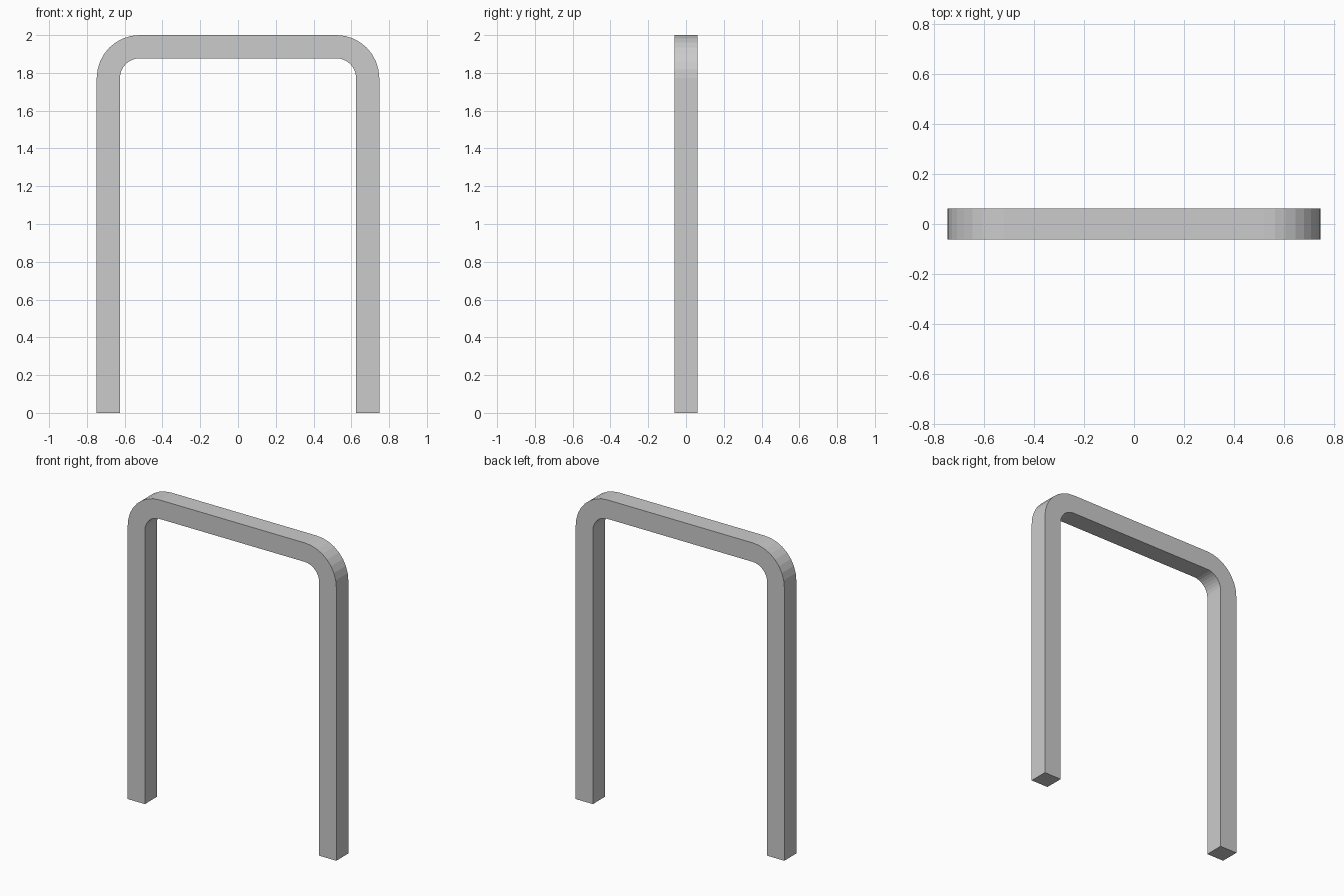
import bpy, bmesh, math

if "Cube" in bpy.data.objects:
    bpy.data.objects.remove(bpy.data.objects["Cube"])

HALF_W, HEIGHT, THICK = 0.748, 2.0, 0.123
CX, CZ = 0.521, 1.773          # shared centre of the bend arcs
R_OUT = HALF_W - CX
R_IN = R_OUT - THICK
SEGMENTS = 8


def half_path(radius):
    """Right half of the arch: foot, then the bend up to the top bar."""
    pts = [(CX + radius, 0.0)]
    for i in range(SEGMENTS + 1):
        a = math.pi / 2 * i / SEGMENTS
        pts.append((CX + radius * math.cos(a), CZ + radius * math.sin(a)))
    return pts


def full_path(radius):
    right = half_path(radius)
    return right + [(-x, z) for x, z in reversed(right)]


# Square-section tube bent into an arch
bm = bmesh.new()
rings = []
for (xo, zo), (xi, zi) in zip(full_path(R_OUT), full_path(R_IN)):
    h = THICK / 2
    corners = [(xo, -h, zo), (xo, h, zo), (xi, h, zi), (xi, -h, zi)]
    rings.append([bm.verts.new(c) for c in corners])
for a, b in zip(rings, rings[1:]):
    for k in range(4):
        n = (k + 1) % 4
        bm.faces.new((a[k], a[n], b[n], b[k]))

# Feet caps
bm.faces.new(rings[0])
bm.faces.new(rings[-1])
bmesh.ops.recalc_face_normals(bm, faces=bm.faces)

mesh = bpy.data.meshes.new("arch_frame")
bm.to_mesh(mesh)
bm.free()
frame = bpy.data.objects.new("arch_frame", mesh)
bpy.context.collection.objects.link(frame)
